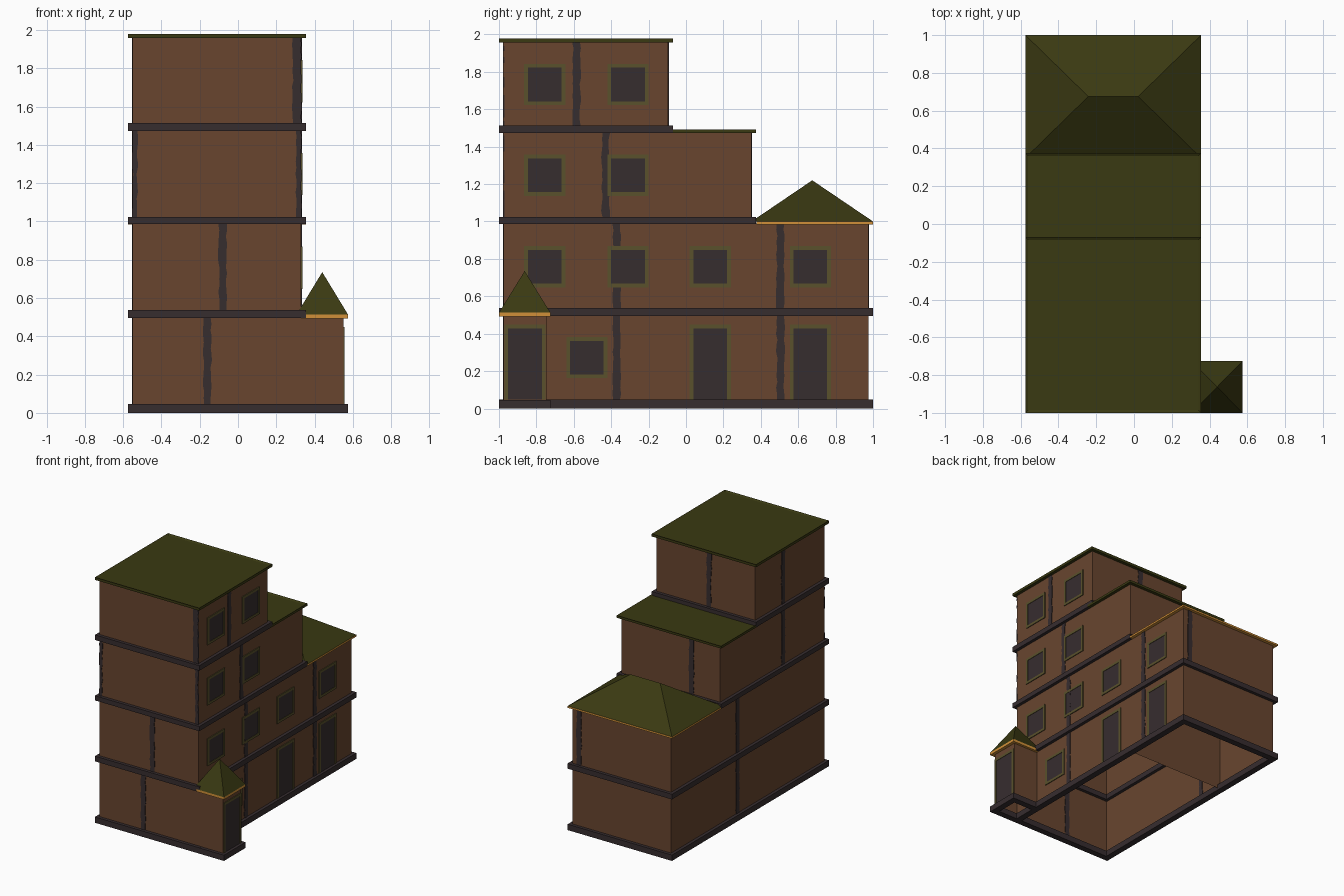
import bpy, bmesh, random
from mathutils import Vector

random.seed(4)
if "Cube" in bpy.data.objects:
    bpy.data.objects.remove(bpy.data.objects["Cube"], do_unlink=True)


def material(name, rgb):
    m = bpy.data.materials.new(name)
    m.use_nodes = True
    m.diffuse_color = (*rgb, 1)
    m.node_tree.nodes["Principled BSDF"].inputs["Base Color"].default_value = (*rgb, 1)
    return m


BROWN = material("brown_plaster", (.138, .06, .028))
DARK = material("dark_timber", (.037, .026, .028))
GREEN = material("green_roof", (.042, .041, .006))
OLIVE = material("olive_frame", (.1, .082, .025))
ORANGE = material("orange_eave", (.64, .28, .04))


def finish(name, bm, mat):
    bmesh.ops.recalc_face_normals(bm, faces=bm.faces)
    me = bpy.data.meshes.new(name)
    bm.to_mesh(me)
    bm.free()
    me.materials.append(mat)
    ob = bpy.data.objects.new(name, me)
    bpy.context.collection.objects.link(ob)
    return ob


def add_box(bm, x0, x1, y0, y1, z0, z1):
    vs = bmesh.ops.create_cube(bm, size=1)["verts"]
    for v in vs:
        v.co = Vector((x1 if v.co.x > 0 else x0, y1 if v.co.y > 0 else y0,
                       z1 if v.co.z > 0 else z0))
    return vs


def box(name, mat, *dims):
    bm = bmesh.new()
    add_box(bm, *dims)
    return finish(name, bm, mat)


# Open wall shell: a box without top and bottom
def walls(name, *dims):
    bm = bmesh.new()
    add_box(bm, *dims)
    bm.normal_update()
    caps = [f for f in bm.faces if abs(f.normal.z) > .5]
    bmesh.ops.delete(bm, geom=caps, context="FACES_ONLY")
    return finish(name, bm, BROWN)


# Rectangular band that straddles the wall line
def ring(name, mat, x0, x1, y0, y1, z0, z1, w=.05):
    bm = bmesh.new()
    add_box(bm, x0, x1, y0, y0 + w, z0, z1)
    add_box(bm, x0, x1, y1 - w, y1, z0, z1)
    add_box(bm, x0, x0 + w, y0 + w, y1 - w, z0, z1)
    add_box(bm, x1 - w, x1, y0 + w, y1 - w, z0, z1)
    return finish(name, bm, mat)


# Flat roof slab with a slim raised rim
def flat_roof(name, *dims):
    bm = bmesh.new()
    add_box(bm, *dims)
    bm.normal_update()
    top = max(bm.faces, key=lambda f: f.calc_center_median().z)
    bmesh.ops.inset_region(bm, faces=[top], thickness=.02)
    bmesh.ops.translate(bm, verts=top.verts[:], vec=(0, 0, -.008))
    return finish(name, bm, GREEN)


# Hipped roof; a zero ridge makes a pyramid
def hip_roof(name, x0, x1, y0, y1, z0, z1, ridge):
    bm = bmesh.new()
    vs = add_box(bm, x0, x1, y0, y1, z0, z1)
    cx, cy = (x0 + x1) / 2, (y0 + y1) / 2
    for v in vs:
        if v.co.z > z0 + .01:
            v.co.x = cx + (ridge if v.co.x > cx else -ridge)
            v.co.y = cy
    bmesh.ops.remove_doubles(bm, verts=bm.verts, dist=.0001)
    return finish(name, bm, GREEN)


# Worn timber post with ragged sides, lying in a wall
def post(name, axis, wall, at, z0, z1, width=.04):
    bm = bmesh.new()
    left, right = [], []
    steps = 14
    for i in range(steps + 1):
        z = z0 + (z1 - z0) * i / steps
        for side, row in ((-1, left), (1, right)):
            u = at + side * (width / 2 + random.uniform(-.004, .004))
            co = (u, wall - .004, z) if axis == "y" else (wall - .004, u, z)
            row.append(bm.verts.new(co))
    for i in range(steps):
        bm.faces.new((left[i], right[i], right[i + 1], left[i + 1]))
    out = bmesh.ops.extrude_face_region(bm, geom=bm.faces[:])["geom"]
    shift = (0, .008, 0) if axis == "y" else (.008, 0, 0)
    moved = [g for g in out if isinstance(g, bmesh.types.BMVert)]
    bmesh.ops.translate(bm, verts=moved, vec=shift)
    return finish(name, bm, DARK)


# Framed opening on a wall facing +x
def opening(name, x, y, z0, z1, door=False):
    h, t = .11, .02
    bm = bmesh.new()
    add_box(bm, x, x + .006, y - h, y - h + t, z0, z1)
    add_box(bm, x, x + .006, y + h - t, y + h, z0, z1)
    add_box(bm, x, x + .006, y - h + t, y + h - t, z1 - t, z1)
    if not door:
        add_box(bm, x, x + .006, y - h + t, y + h - t, z0, z0 + t)
    finish(name + "_frame", bm, OLIVE)
    box(name + "_pane", DARK, x, x + .003, y - h + t, y + h - t, z0, z1 - t)


L, R = -.55, .33        # wall planes
LO, RO = -.575, .355    # band and roof edges

# Wall shells
walls("main_walls", L, R, -.975, .35, .02, 1.48)
walls("rear_walls", L, R, .35, .975, .02, .99)
walls("tower_walls", L, R, -.975, -.095, 1.48, 1.965)
walls("porch_walls", R, .55, -.975, -.745, .02, .5)

# Floor bands
ring("base_band", DARK, LO, RO, -1, 1, 0, .047)
ring("porch_base_band", DARK, R - .025, .575, -1, -.725, 0, .046)
ring("first_floor_band", DARK, LO, RO, -1, 1, .495, .537)
ring("second_floor_band", DARK, LO, RO, -1, .375, .986, 1.024)
ring("third_floor_band", DARK, LO, RO, -1, -.07, 1.473, 1.514)

# Roofs
flat_roof("tower_roof", LO, RO, -1, -.07, 1.957, 1.978)
flat_roof("terrace_roof", LO, RO, -.12, .375, 1.472, 1.491)
hip_roof("rear_hip_roof", LO, RO, .35, 1, 1.0, 1.22, .132)
box("rear_eave", ORANGE, LO, RO, .376, 1, .985, 1.0)
hip_roof("porch_roof", .305, .575, -1, -.725, .513, .735, 0)
box("porch_eave", ORANGE, R, .575, -1, -.725, .493, .513)

# Timber posts: (wall axis, wall position, place along wall, width) per storey
storeys = [(.047, .495), (.537, .986), (1.024, 1.473), (1.514, 1.957)]
posts = [
    [("y", -.975, -.16, .04), ("x", R, -.37, .04), ("x", R, .505, .04), ("x", L, .13, .04)],
    [("y", -.975, -.08, .04), ("x", R, -.37, .04), ("x", R, .505, .04), ("x", L, .13, .04),
     ("y", .975, .27, .04)],
    [("y", -.975, -.538, .024), ("y", -.975, .317, .026), ("x", R, -.43, .04),
     ("x", L, -.45, .04), ("y", .35, -.295, .04)],
    [("y", -.975, .308, .044), ("x", R, -.585, .04), ("x", L, -.45, .04),
     ("y", -.095, -.14, .04)],
]
for s, ((z0, z1), row) in enumerate(zip(storeys, posts)):
    for i, (axis, wall, at, width) in enumerate(row):
        post(f"post_{s}_{i}", axis, wall, at, z0, z1, width)

# Windows and doors
rows = [(.162, [-.53]), (.648, [-.755, -.31, .13, .665]),
        (1.137, [-.755, -.31]), (1.622, [-.755, -.31])]
for s, (z, ys) in enumerate(rows):
    for i, y in enumerate(ys):
        opening(f"window_{s}_{i}", R, y, z, z + .22)
for i, y in enumerate((.13, .665)):
    opening(f"door_{i}", R, y, .047, .448, True)
opening("porch_door", .55, -.861, .047, .448, True)
